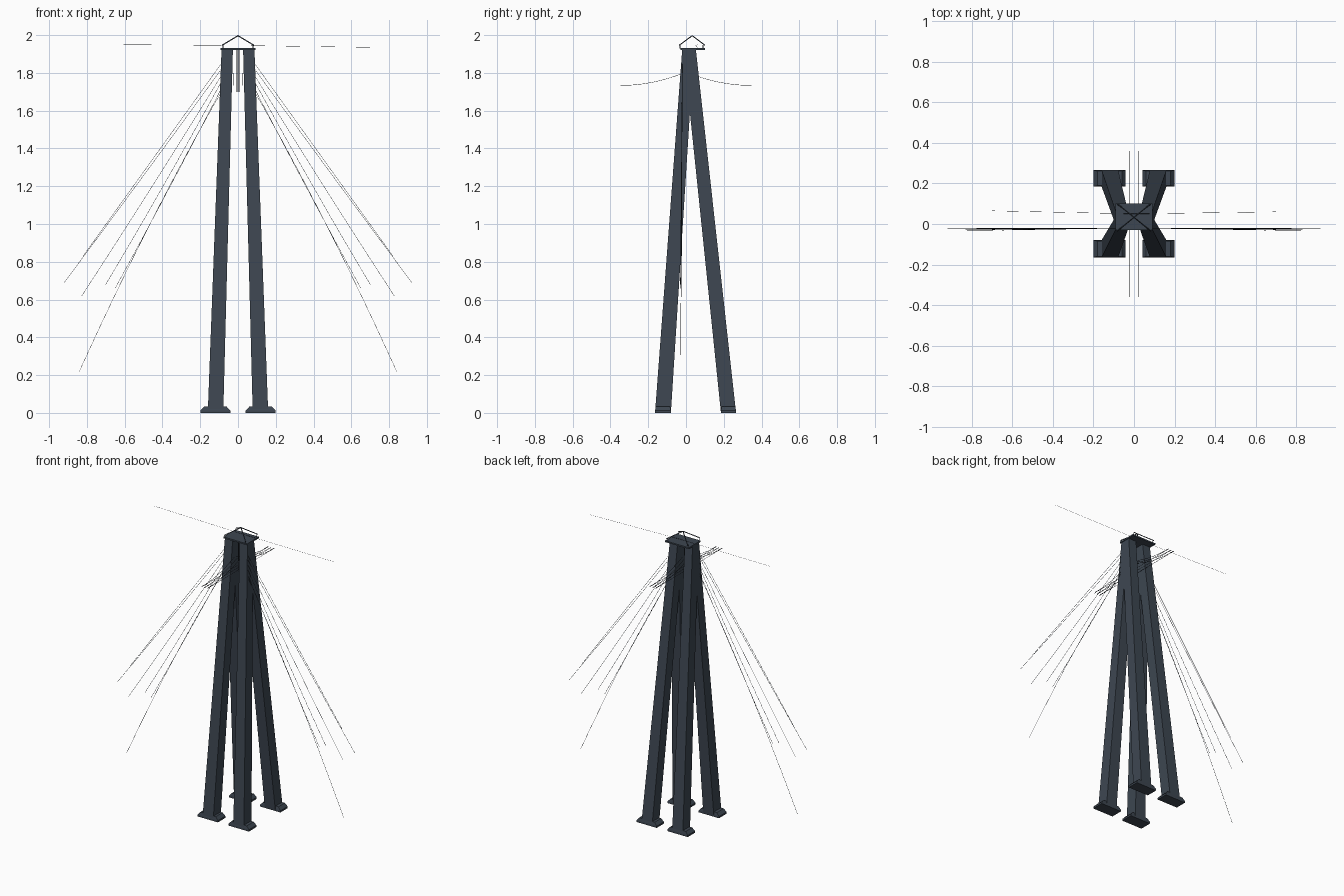
import bpy, bmesh
from mathutils import Vector

if "Cube" in bpy.data.objects:
    bpy.data.objects.remove(bpy.data.objects["Cube"])

def mat(name, c):
    m = bpy.data.materials.new(name)
    m.diffuse_color = (*c, 1)
    m.use_nodes = True
    m.node_tree.nodes["Principled BSDF"].inputs["Base Color"].default_value = m.diffuse_color
    return m

SLATE = mat("slate steel", (0.047, 0.062, 0.083))
DARK = mat("dark cable", (0.03, 0.038, 0.05))

def obj(name, bm, m):
    bmesh.ops.recalc_face_normals(bm, faces=bm.faces)
    me = bpy.data.meshes.new(name)
    bm.to_mesh(me)
    bm.free()
    me.materials.append(m)
    o = bpy.data.objects.new(name, me)
    bpy.context.collection.objects.link(o)
    return o

def frustum(name, lo, hi, z0, z1, m):
    """Tapered block between two rectangles (x0, x1, y0, y1)."""
    bm = bmesh.new()
    r = []
    for (a, b, c, d), z in ((lo, z0), (hi, z1)):
        r.append([bm.verts.new(p) for p in ((a, c, z), (b, c, z), (b, d, z), (a, d, z))])
    bm.faces.new(r[0])
    bm.faces.new(r[1])
    for i in range(4):
        j = (i + 1) % 4
        bm.faces.new((r[0][i], r[0][j], r[1][j], r[1][i]))
    return obj(name, bm, m)

def tube(name, pts, rad, sides, m):
    """Thin rod or cable through a list of points."""
    bm = bmesh.new()
    for p, q in zip(pts, pts[1:]):
        p, q = Vector(p), Vector(q)
        d = q - p
        g = bmesh.ops.create_cone(bm, cap_ends=True, segments=sides, radius1=rad, radius2=rad, depth=d.length)
        rot = d.to_track_quat('Z', 'Y')
        for v in g['verts']:
            v.co = rot @ v.co + (p + q) / 2
    return obj(name, bm, m)

def sag(p, q, drop, n=8):
    p, q = Vector(p), Vector(q)
    return [p.lerp(q, i / n) - Vector((0, 0, 4 * drop * (i / n) * (1 - i / n))) for i in range(n + 1)]

# legs and feet
for side, s in (("left", -1), ("right", 1)):
    for end, (y0, y1, t0, t1) in (("front", (-0.164, -0.08, -0.02, 0.042)),
                                  ("back", (0.185, 0.265, -0.014, 0.052))):
        lo = sorted((s * 0.078, s * 0.16))
        hi = sorted((s * 0.027, s * 0.087))
        frustum(f"{end}_{side}_leg", (*lo, y0, y1), (*hi, t0, t1), 0, 1.925, SLATE)
        c = s * 0.12
        frustum(f"{end}_{side}_foot_base", (c - .079, c + .079, y0, y1), (c - .079, c + .079, y0, y1), 0, .012, SLATE)
        frustum(f"{end}_{side}_foot", (c - .079, c + .079, y0, y1), (c - .06, c + .06, y0 + .004, y1 - .004), .012, .033, SLATE)

# top plate and open pyramid frame
plate = (-.092, .092, -.03, .1)
frustum("top_plate", plate, plate, 1.922, 1.932, SLATE)
apex = (0, .033, 1.997)
for i, (x, y) in enumerate(((-.083, -.035), (.083, -.035), (.083, .1), (-.083, .1))):
    tube(f"peak_strut_{i}", [(x, y, 1.947), apex], .003, 4, SLATE)
    tube(f"peak_post_{i}", [(x * .95, y * .9, 1.93), (x * .95, y * .9, 1.948)], .002, 4, SLATE)

# fans of side cables
for side, s in (("left", -1), ("right", 1)):
    for i, (x, z, d, top) in enumerate(((.82, .83, 0, 1.93), (.92, .69, .005, 1.9), (.83, .615, .01, 1.88),
                                        (.70, .68, .015, 1.86), (.65, .66, .01, 1.83), (.84, .22, -.05, 1.8))):
        tube(f"{side}_cable_{i}", sag((s * .03, -.02, top), (s * x, -.022 - .002 * i, z), d), .0011, 3, DARK)

# level wire at the top and wires running front to back
tube("top_wire", [(-.7, .065, 1.95), (0, .05, 1.945), (.7, .06, 1.935)], .0007, 3, DARK)
for x in (-.022, 0, .022):
    tube("cross_wire", [(x, -.37, 1.73), (x, .37, 1.73)], .0012, 3, DARK)
    for s in (-1, 1):
        tube("drop_wire", sag((x, s * .01, 1.80), (x, s * .36, 1.733), .018), .0014, 3, DARK)
    tube("hanger", [(x * .3, .01, 1.925), (x * .3, .01, 1.7)], .002, 4, DARK)
